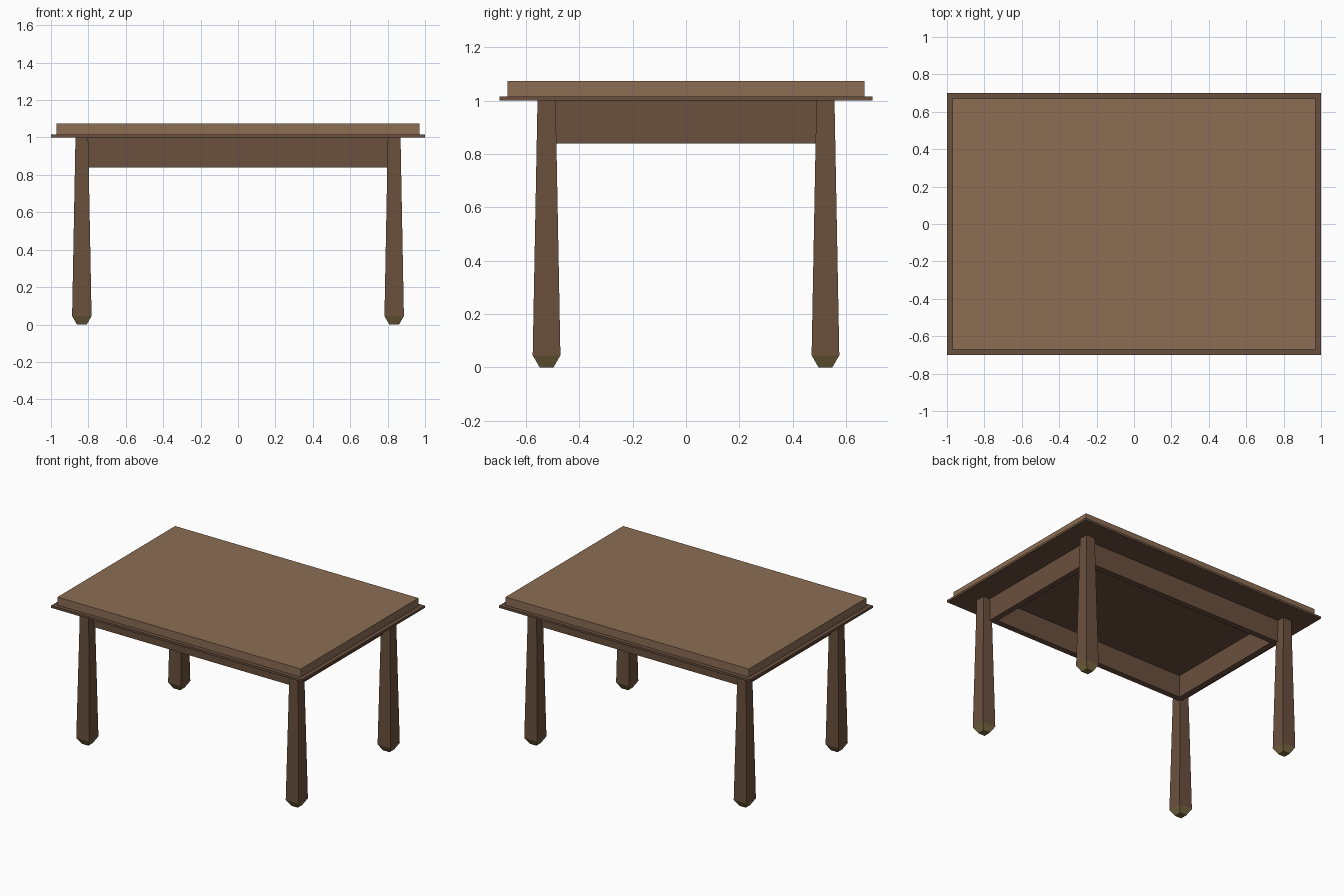
import bpy, bmesh

if "Cube" in bpy.data.objects:
    bpy.data.objects.remove(bpy.data.objects["Cube"])

def material(name, rgb):
    m = bpy.data.materials.new(name)
    m.diffuse_color = (*rgb, 1)
    m.use_nodes = True
    m.node_tree.nodes["Principled BSDF"].inputs["Base Color"].default_value = m.diffuse_color
    return m

LIGHT = material("light_wood", (0.258, 0.153, 0.087))
DARK = material("dark_wood", (0.144, 0.080, 0.047))
BRASS = material("brass", (0.205, 0.150, 0.056))

def loft(name, sections, mat, centre=(0, 0), closed_ring=False):
    """Stack rectangles (half_x, half_y, z); cap the ends or close into a ring."""
    bm = bmesh.new()
    cx, cy = centre
    rings = [[bm.verts.new((cx + sx * hx, cy + sy * hy, z))
              for sx, sy in ((-1, -1), (1, -1), (1, 1), (-1, 1))]
             for hx, hy, z in sections]
    pairs = list(zip(rings, rings[1:]))
    if closed_ring:
        pairs.append((rings[-1], rings[0]))
    else:
        bm.faces.new(rings[0])
        bm.faces.new(rings[-1])
    for a, b in pairs:
        for i in range(4):
            j = (i + 1) % 4
            bm.faces.new((a[i], a[j], b[j], b[i]))
    bmesh.ops.recalc_face_normals(bm, faces=bm.faces)
    me = bpy.data.meshes.new(name)
    bm.to_mesh(me)
    bm.free()
    me.materials.append(mat)
    ob = bpy.data.objects.new(name, me)
    bpy.context.collection.objects.link(ob)
    return ob

# Table top: thick slab on a thin, wider plate
loft("table_top", [(0.97, 0.67, 1.016), (0.97, 0.67, 1.074)], LIGHT)
loft("top_rim", [(1.0, 0.70, 1.0), (1.0, 0.70, 1.016)], DARK)

# Apron: hollow frame under the top
AX, AY, T, Z0, Z1 = 0.815, 0.502, 0.042, 0.84, 1.0
loft("apron", [(AX, AY, Z0), (AX, AY, Z1), (AX - T, AY - T, Z1), (AX - T, AY - T, Z0)],
     DARK, closed_ring=True)

# Legs taper upward and end in tapered brass feet
for side, sx in (("left", -1), ("right", 1)):
    for end, sy in (("front", -1), ("back", 1)):
        c = (sx * 0.835, sy * 0.523)
        loft(f"{end}_{side}_leg", [(0.052, 0.052, 0.045), (0.034, 0.034, 1.0)], DARK, c)
        loft(f"{end}_{side}_foot", [(0.026, 0.026, 0), (0.052, 0.052, 0.045)], BRASS, c)
